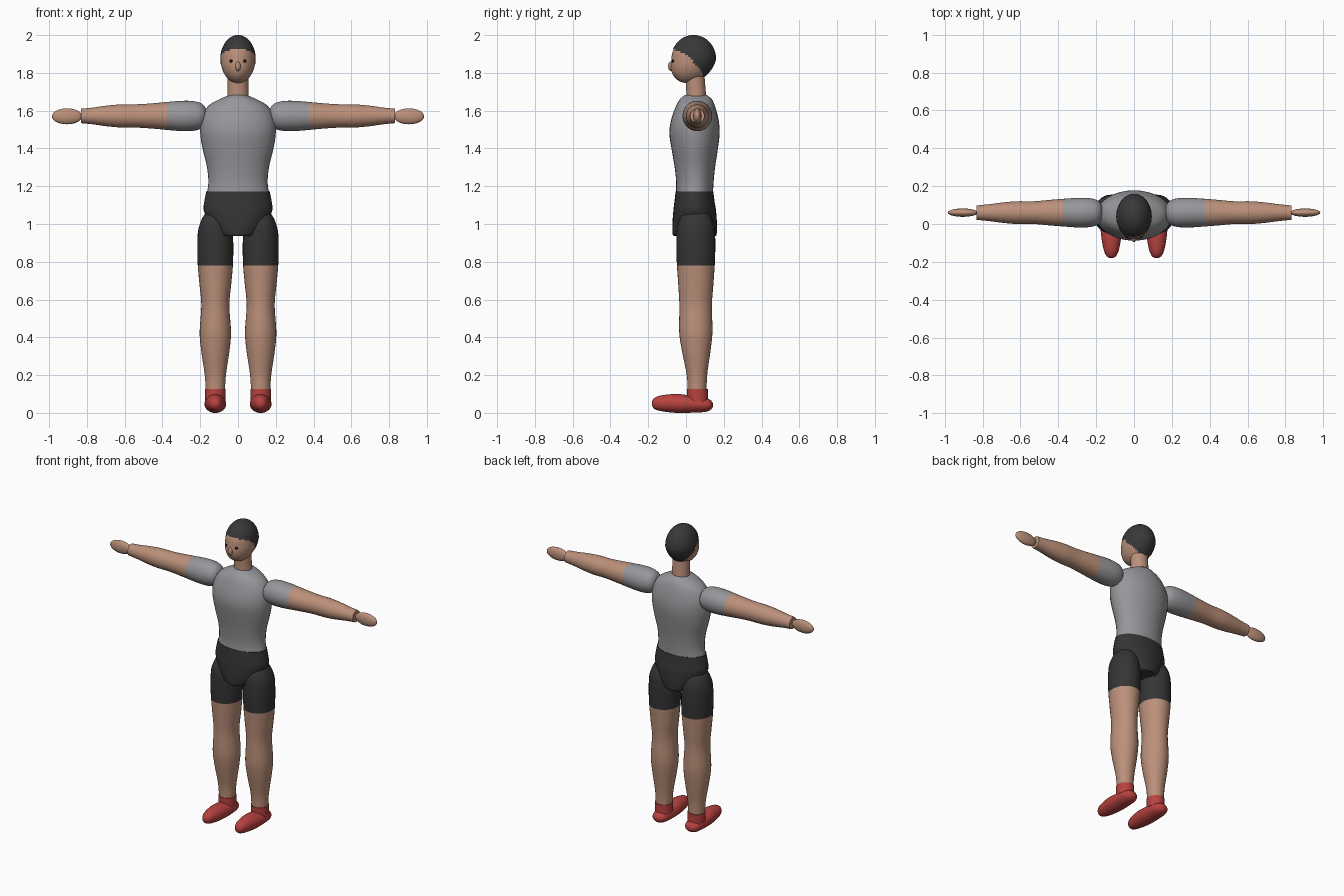
import bpy, bmesh, math
from mathutils import Vector

cube = bpy.data.objects.get("Cube")
if cube:
    bpy.data.objects.remove(cube)


def material(name, rgb):
    m = bpy.data.materials.new(name)
    m.use_nodes = True
    m.diffuse_color = (*rgb, 1)
    m.node_tree.nodes["Principled BSDF"].inputs["Base Color"].default_value = (*rgb, 1)
    return m


SKIN = material("skin", (0.50, 0.28, 0.195))
SHIRT = material("shirt grey", (0.31, 0.31, 0.33))
SHORTS = material("shorts black", (0.035, 0.035, 0.036))
HAIR = material("hair black", (0.04, 0.04, 0.042))
SHOE = material("shoe red", (0.48, 0.055, 0.05))
EYE = material("eye black", (0.01, 0.01, 0.01))


def finish(name, bm, mats, rule=None):
    """Turn a bmesh into a smooth object; rule(centre) picks the material slot."""
    bmesh.ops.recalc_face_normals(bm, faces=bm.faces)
    if rule:
        for f in bm.faces:
            f.material_index = rule(f.calc_center_median())
    mesh = bpy.data.meshes.new(name)
    bm.to_mesh(mesh)
    bm.free()
    for m in mats:
        mesh.materials.append(m)
    ob = bpy.data.objects.new(name, mesh)
    bpy.context.collection.objects.link(ob)
    bpy.ops.object.select_all(action="DESELECT")
    ob.select_set(True)
    bpy.context.view_layer.objects.active = ob
    bpy.ops.object.shade_smooth_by_angle(angle=math.radians(45))
    return ob


def smooth_path(keys, steps=4):
    """Catmull-Rom curve through the key sections."""
    pts = [Vector(k) for k in keys]
    pts = [2 * pts[0] - pts[1]] + pts + [2 * pts[-1] - pts[-2]]
    out = []
    for a, b, c, d in zip(pts, pts[1:], pts[2:], pts[3:]):
        for i in range(steps):
            t = i / steps
            out.append(b + (c - a) * t / 2 + (2 * a - 5 * b + 4 * c - d) * t * t / 2
                       + (3 * b - a - 3 * c + d) * t ** 3 / 2)
    return out + [pts[-2]]


def loft(name, axis, keys, mats, centre=(0, 0), side=1, rule=None, sides=32):
    """Skin ellipses along an axis; key = (position, offset u, offset v, radius u, radius v)."""
    bm = bmesh.new()
    rings = []
    for t, cu, cv, ru, rv in smooth_path([Vector(k) for k in keys]):
        ring = []
        for i in range(sides):
            a = math.tau * i / sides
            u = centre[0] + cu + ru * math.cos(a)
            v = centre[1] + cv + rv * math.sin(a)
            x, y, z = {"x": (t, u, v), "y": (u, t, v), "z": (u, v, t)}[axis]
            ring.append(bm.verts.new((x * side, y, z)))
        rings.append(ring)
    for r, q in zip(rings, rings[1:]):
        for i in range(sides):
            j = (i + 1) % sides
            bm.faces.new((r[i], r[j], q[j], q[i]))
    bm.faces.new(rings[0])
    bm.faces.new(rings[-1])
    return finish(name, bm, mats, rule)


def ball(centre, radii, u=32, v=20):
    bm = bmesh.new()
    bmesh.ops.create_uvsphere(bm, u_segments=u, v_segments=v, radius=1)
    for p in bm.verts:
        p.co = Vector(c + r * k for c, r, k in zip(centre, radii, p.co))
    return bm


# Torso
loft("torso", "z", [
    (1.16, 0, .045, .165, .098), (1.22, 0, .047, .157, .099), (1.3, 0, .047, .164, .107),
    (1.4, 0, .046, .188, .123), (1.48, 0, .045, .2, .133), (1.55, 0, .047, .196, .126),
    (1.62, 0, .05, .162, .105), (1.66, 0, .052, .1, .085), (1.682, 0, .052, .045, .06)], [SHIRT])

# Neck
loft("neck", "z", [(1.65, 0, .055, .058, .054), (1.72, 0, .052, .055, .051),
                   (1.82, 0, .045, .054, .05)], [SKIN])

# Shorts, hip section
loft("shorts_hips", "z", [
    (.937, 0, .046, .095, .112), (.95, 0, .046, .115, .117), (1.0, 0, .046, .15, .118),
    (1.07, 0, .046, .181, .113), (1.12, 0, .045, .178, .106), (1.172, 0, .045, .168, .1)], [SHORTS])


# Head: an egg whose lower half leans forward to the chin
HEAD = Vector((0, .04, 1.872))


def egg(scale, u, v):
    bm = ball(HEAD, [r * scale for r in (.092, .117, .126)], u, v)
    for p in bm.verts:
        p.co.y -= .25 * max(0, HEAD.z - p.co.z)
    return bm


finish("head", egg(1, 40, 28), [SKIN])


# Hair: a cap kept above a hairline that drops from forehead to nape
def hairline(y):
    line = [(-.09, 1.93), (-.03, 1.915), (.02, 1.88), (.06, 1.83), (.105, 1.765)]
    for (a, za), (b, zb) in zip(line, line[1:]):
        if y < b:
            return za + (zb - za) * (y - a) / (b - a)
    return line[-1][1]


bm = egg(1.022, 48, 36)
below = [f for f in bm.faces
         if f.calc_center_median().z < hairline(f.calc_center_median().y)]
bmesh.ops.delete(bm, geom=below, context="FACES")
finish("hair", bm, [HAIR])

# Nose
finish("nose", ball((0, -.08, 1.835), (.014, .015, .025), 16, 12), [SKIN])

for side, label in ((1, "left"), (-1, "right")):
    # Eye
    finish(label + "_eye", ball((side * .035, -.066, 1.862), (.011, .009, .009), 16, 10), [EYE])

    # Arm with short sleeve
    loft(label + "_arm", "x", [
        (.165, 0, 0, .012, .012), (.172, 0, 0, .042, .042), (.195, 0, 0, .066, .067),
        (.24, 0, 0, .077, .079), (.3, 0, 0, .078, .08), (.375, 0, 0, .073, .074),
        (.45, 0, 0, .067, .067), (.53, 0, 0, .06, .062), (.62, 0, 0, .06, .061),
        (.7, 0, 0, .053, .054), (.77, 0, 0, .044, .044), (.832, 0, 0, .038, .038)],
        [SHIRT, SKIN], (.06, 1.572), side, lambda c: int(abs(c.x) > .375))

    # Hand
    finish(label + "_hand", ball((side * .905, .06, 1.57), (.08, .022, .042)), [SKIN])

    # Leg with shorts
    loft(label + "_leg", "z", [
        (1.08, 0, 0, .02, .03), (1.05, 0, 0, .058, .07), (1.0, 0, 0, .082, .095),
        (.95, 0, 0, .093, .102), (.86, 0, 0, .095, .103), (.78, 0, 0, .093, .1),
        (.68, 0, 0, .084, .093), (.57, 0, -.001, .074, .086), (.43, 0, 0, .083, .088),
        (.33, 0, .002, .075, .076), (.2, 0, .006, .056, .054), (.1, 0, .007, .05, .05)],
        [SHORTS, SKIN], (.12, .052), side, lambda c: int(c.z < .78))

    # Shoe cuff and shoe
    loft(label + "_shoe_cuff", "z", [(.06, 0, 0, .054, .056), (.09, 0, 0, .054, .056),
                                     (.127, 0, 0, .054, .056)], [SHOE], (.12, .06), side)
    loft(label + "_shoe", "y", [
        (-.18, 0, .05, .01, .012), (-.167, 0, .05, .027, .029), (-.13, 0, .051, .042, .042),
        (-.05, 0, .05, .055, .05), (.03, 0, .046, .057, .045), (.1, 0, .042, .05, .037),
        (.13, 0, .042, .035, .026), (.142, 0, .042, .012, .01)], [SHOE], (.12, 0), side)
